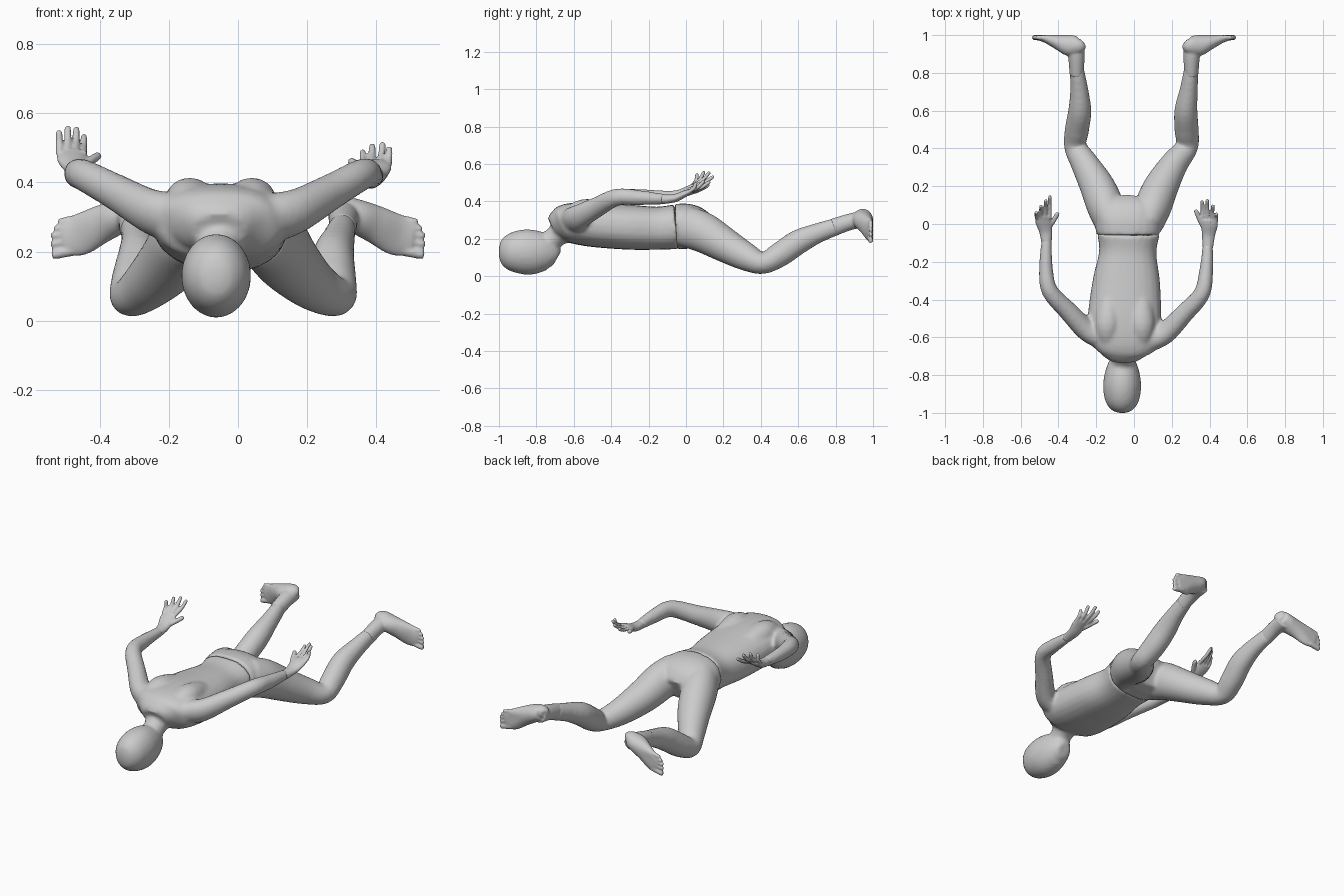
import bpy, bmesh, math
from mathutils import Vector

X, Z = Vector((1, 0, 0)), Vector((0, 0, 1))


def spline(st, steps=5):
    """Catmull-Rom interpolation of (x, y, z, half_width, half_depth) stations."""
    out = []
    for i in range(len(st) - 1):
        p = [st[max(i - 1, 0)], st[i], st[i + 1], st[min(i + 2, len(st) - 1)]]
        for k in range(steps):
            t = k / steps
            out.append([0.5 * (2 * b + (c - a) * t + (2 * a - 5 * b + 4 * c - d) * t * t
                               + (3 * b - a - 3 * c + d) * t ** 3) for a, b, c, d in zip(*p)])
    return out + [list(st[-1])]


def loft(bm, st, side=X, power=2.0, n=24):
    """Closed tube of (super)elliptical rings along the stations."""
    rows, rings = spline(st), []
    for i, r in enumerate(rows):
        t = (Vector(rows[min(i + 1, len(rows) - 1)][:3]) - Vector(rows[max(i - 1, 0)][:3])).normalized()
        u = (side - t * side.dot(t)).normalized()
        w = t.cross(u)
        ring = []
        for k in range(n):
            c, s = math.cos(math.tau * k / n), math.sin(math.tau * k / n)
            c = math.copysign(abs(c) ** (2 / power), c)
            s = math.copysign(abs(s) ** (2 / power), s)
            ring.append(bm.verts.new(Vector(r[:3]) + u * c * max(r[3], .002) + w * s * max(r[4], .002)))
        rings.append(ring)
    for a, b in zip(rings, rings[1:]):
        for k in range(n):
            bm.faces.new((a[k], a[(k + 1) % n], b[(k + 1) % n], b[k]))
    bm.faces.new(rings[0][::-1])
    bm.faces.new(rings[-1])


def finish(bm, name, voxel, smooth):
    """Fuse the lofts of one part into a single smooth skin."""
    bmesh.ops.recalc_face_normals(bm, faces=bm.faces)
    me = bpy.data.meshes.new(name)
    bm.to_mesh(me)
    bm.free()
    ob = bpy.data.objects.new(name, me)
    bpy.context.collection.objects.link(ob)
    rm = ob.modifiers.new("fuse", 'REMESH')
    rm.mode, rm.voxel_size, rm.use_smooth_shade = 'VOXEL', voxel, True
    sm = ob.modifiers.new("soften", 'SMOOTH')
    sm.factor, sm.iterations = 0.5, smooth


def digit(bm, base, tip, r, lift=(0, 0, 0)):
    b, t = Vector(base), Vector(tip)
    m = (b + t) / 2 + Vector(lift)
    loft(bm, [(*b, r, r), (*m, r, r), (*(m + (t - m) * .85), r * .9, r * .9), (*t, r * .45, r * .45)],
         side=Vector((.8, -.6, .1)) if abs((t - b).normalized().x) < .7 else Z, n=12)


# Upper body: torso, shoulder blades, neck, head and arms
bm = bmesh.new()
loft(bm, [(-.052, -.715, .26, .075, .055), (-.052, -.68, .275, .13, .085), (-.05, -.63, .285, .185, .105),
          (-.05, -.5, .277, .195, .12), (-.04, -.3, .262, .178, .12), (-.033, -.15, .257, .152, .115),
          (-.03, -.05, .265, .167, .12)], power=2.35)
for x in (-.14, .04):
    loft(bm, [(x, -.64, .33, .04, .04), (x, -.53, .35, .07, .064), (x * .9, -.36, .32, .05, .05)])
loft(bm, [(-.062, -.80, .14, .065, .065), (-.06, -.73, .185, .06, .058), (-.055, -.68, .225, .066, .062),
          (-.05, -.60, .27, .09, .08)])
loft(bm, [(-.063, -1.0, .13, .02, .025), (-.063, -.985, .13, .055, .067), (-.063, -.94, .13, .088, .102),
          (-.063, -.86, .13, .101, .121), (-.062, -.78, .125, .09, .112), (-.062, -.72, .11, .066, .083),
          (-.062, -.69, .095, .04, .045)])
left_arm = [(-.17, -.585, .295, .07, .085), (-.25, -.56, .315, .058, .068), (-.35, -.46, .37, .05, .054),
            (-.445, -.355, .42, .044, .046), (-.466, -.24, .425, .037, .04), (-.463, -.08, .43, .027, .027)]
right_arm = [(.08, -.595, .295, .07, .085), (.165, -.575, .315, .058, .068), (.265, -.475, .37, .05, .054),
             (.358, -.37, .422, .044, .046), (.382, -.25, .42, .037, .04), (.391, -.11, .412, .027, .027)]
loft(bm, left_arm)
loft(bm, right_arm)
finish(bm, "upper_body", .011, 4)

# Lower body: pelvis and bent legs down to the ankles
bm = bmesh.new()
loft(bm, [(-.03, -.055, .265, .168, .122), (-.03, .01, .266, .18, .121), (-.027, .07, .25, .18, .108),
          (-.025, .125, .225, .11, .07)], power=2.3)
for s, dx in ((-1, -.025), (1, -.025)):
    k = -.03 if s < 0 else .0   # the left knee sits a little wider
    loft(bm, [(s * .095 + dx, .0, .265, .085, .11), (s * .125 + dx, .09, .235, .098, .108),
              (s * .17 + dx, .2, .172, .092, .094), (s * .232 + dx * .7 + k * .4, .32, .105, .073, .076),
              (s * .28 + k, .41, .07, .06, .058), (s * .278 + k * .8, .5, .115, .064, .066),
              (s * .275 + k * .4, .6, .183, .061, .066), (s * .29, .71, .233, .048, .053),
              (s * .303, .82, .271, .038, .046)])
finish(bm, "legs", .011, 4)

# Feet: turned outward, soles flat against the back plane
for s, side in ((-1, "left"), (1, "right")):
    bm = bmesh.new()
    loft(bm, [(s * .303, .79, .262, .038, .047), (s * .305, .88, .292, .043, .044), (s * .31, .955, .305, .05, .046)])
    loft(bm, [(s * .268, .96, .322, .02, .022), (s * .29, .948, .322, .04, .045), (s * .34, .945, .303, .049, .056),
              (s * .40, .962, .277, .055, .04), (s * .46, .98, .247, .06, .024),
              (s * .505, .986, .237, .05, .014)], side=Z)
    for i, (x, z) in enumerate(((.538, .19), (.541, .22), (.541, .243), (.533, .264), (.521, .284))):
        digit(bm, (s * (x - .07), .985, z + .015), (s * x, .988, z), .0155 if i == 0 else .0115)
    for v in bm.verts:
        v.co.y = min(v.co.y, 1.0)
    finish(bm, side + "_foot", .006, 3)

# Hands: palm, four fingers and thumb, bent upward
hands = {
    "left_hand": ([(-.463, -.1, .429, .027, .026), (-.467, -.04, .44, .035, .022), (-.479, .015, .467, .044, .018),
                   (-.481, .045, .487, .04, .013)],
                  [(-.517, .06, .55), (-.492, .098, .562), (-.467, .128, .558), (-.445, .15, .535)],
                  (-.452, -.02, .445), (-.402, .06, .478)),
    "right_hand": ([(.391, -.13, .411, .027, .026), (.394, -.06, .418, .035, .022), (.4, -.005, .442, .044, .018),
                    (.4, .025, .455, .04, .013)],
                   [(.437, .055, .502), (.418, .1, .514), (.388, .13, .508), (.36, .125, .49)],
                   (.38, -.04, .425), (.325, .075, .462)),
}
for name, (palm, tips, thumb_base, thumb_tip) in hands.items():
    bm = bmesh.new()
    loft(bm, palm)
    cx, cy, cz = palm[-1][:3]
    for i, tip in enumerate(tips):
        off = (i - 1.5) * .023 * (1 if name == "left_hand" else -1)
        digit(bm, (cx + off, cy - .015, cz - .006), tip, .0105, (0, .008, -.006))
    digit(bm, thumb_base, thumb_tip, .013, (.0, -.004, 0))
    finish(bm, name, .005, 2)
